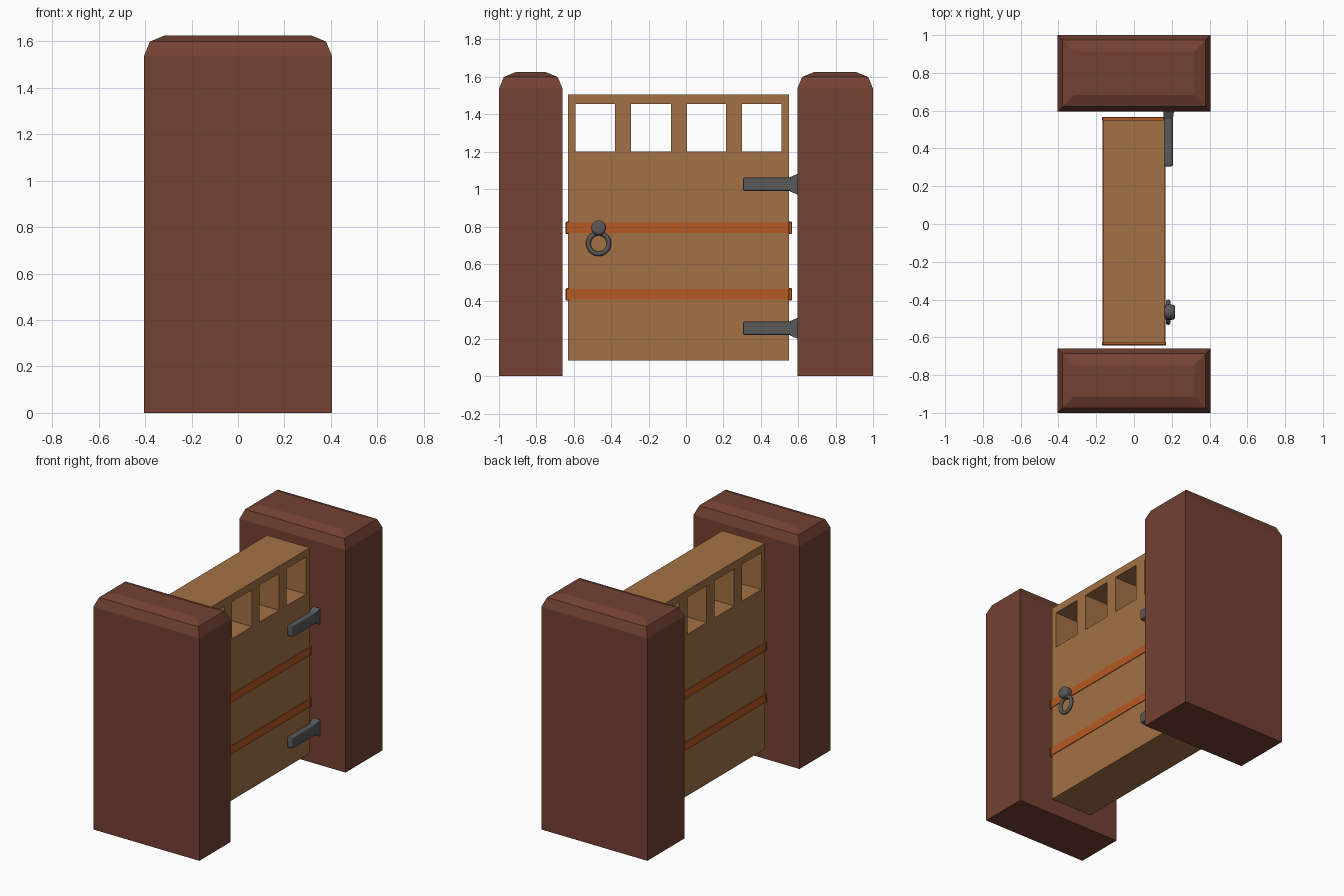
import bpy, bmesh
from math import pi
from mathutils import Matrix, Vector

if "Cube" in bpy.data.objects:
    bpy.data.objects.remove(bpy.data.objects["Cube"])


def material(name, rgb):
    m = bpy.data.materials.new(name)
    m.diffuse_color = (*rgb, 1)
    m.use_nodes = True
    m.node_tree.nodes["Principled BSDF"].inputs["Base Color"].default_value = m.diffuse_color
    return m


STONE = material("red_brown", (0.17, 0.053, 0.032))
WOOD = material("wood", (0.37, 0.165, 0.058))
BAND = material("orange_band", (0.46, 0.10, 0.017))
IRON = material("iron", (0.10, 0.10, 0.10))


def finish(bm, name, mat):
    bmesh.ops.recalc_face_normals(bm, faces=bm.faces[:])
    me = bpy.data.meshes.new(name)
    bm.to_mesh(me)
    bm.free()
    me.materials.append(mat)
    ob = bpy.data.objects.new(name, me)
    bpy.context.collection.objects.link(ob)
    return ob


def add_box(bm, lo, hi):
    lo, hi = Vector(lo), Vector(hi)
    mat = Matrix.Translation((lo + hi) / 2) @ Matrix.Diagonal((*(hi - lo), 1))
    return bmesh.ops.create_cube(bm, size=1, matrix=mat)["verts"]


def smooth(ob, angle):
    bpy.ops.object.select_all(action="DESELECT")
    ob.select_set(True)
    bpy.context.view_layer.objects.active = ob
    bpy.ops.object.shade_smooth_by_angle(angle=angle)


# Posts with rounded-over tops
def post(name, y0, y1):
    bm = bmesh.new()
    add_box(bm, (-0.405, y0, 0), (0.405, y1, 1.625))
    top = [e for e in bm.edges if all(v.co.z > 1 for v in e.verts)]
    bmesh.ops.bevel(bm, geom=top, offset=0.088, segments=2, profile=0.5,
                    affect="EDGES")
    finish(bm, name, STONE)


post("latch_post", -1.0, -0.66)
post("hinge_post", 0.595, 1.0)

# Gate panel: a grid of faces that skips the window cells, then extruded
ys = [-0.63, -0.59, -0.38, -0.295, -0.08, 0.005, 0.215, 0.3, 0.51, 0.55]
zs = [0.085, 1.2, 1.455, 1.505]
bm = bmesh.new()
grid = [[bm.verts.new((-0.162, y, z)) for z in zs] for y in ys]
for i in range(len(ys) - 1):
    for j in range(len(zs) - 1):
        if j == 1 and i % 2 == 1:
            continue
        bm.faces.new((grid[i][j], grid[i + 1][j],
                      grid[i + 1][j + 1], grid[i][j + 1]))
ext = bmesh.ops.extrude_face_region(bm, geom=bm.faces[:])
bmesh.ops.translate(bm, vec=(0.324, 0, 0),
                    verts=[v for v in ext["geom"] if isinstance(v, bmesh.types.BMVert)])
finish(bm, "gate_panel", WOOD)

# Bands wrapped round the panel, with slightly thicker ends
for name, z in (("upper_band", 0.793), ("lower_band", 0.437)):
    bm = bmesh.new()
    add_box(bm, (-0.167, -0.636, z - 0.028), (0.167, 0.558, z + 0.028))
    for y0, y1 in ((-0.643, -0.625), (0.547, 0.567)):
        vs = add_box(bm, (-0.169, y0, z - 0.033), (0.169, y1, z + 0.033))
        edges = {e for v in vs for e in v.link_edges}
        bmesh.ops.bevel(bm, geom=list(edges), offset=0.004, segments=1,
                        affect="EDGES")
    finish(bm, name, BAND)

# Strap hinges flaring out at the post: (y, half height, outer x)
stations = [(0.305, 0.037, 0.206), (0.555, 0.037, 0.206), (0.6, 0.058, 0.212)]
for name, z in (("upper_hinge", 1.026), ("lower_hinge", 0.256)):
    bm = bmesh.new()
    rings = [[bm.verts.new(p) for p in ((0.157, y, z - h), (x, y, z - h),
                                        (x, y, z + h), (0.157, y, z + h))]
             for y, h, x in stations]
    bm.faces.new(rings[0])
    bm.faces.new(rings[-1])
    for a, b in zip(rings, rings[1:]):
        for k in range(4):
            n = (k + 1) % 4
            bm.faces.new((a[k], a[n], b[n], b[k]))
    bmesh.ops.recalc_face_normals(bm, faces=bm.faces[:])
    # round the free end and the long edges
    edges = [e for e in bm.edges if not all(v.co.y > 0.54 for v in e.verts)]
    bmesh.ops.bevel(bm, geom=edges, offset=0.01, segments=2, profile=0.5,
                    affect="EDGES")
    finish(bm, name, IRON)

# Handle knob and pull ring
bm = bmesh.new()
bmesh.ops.create_cone(bm, cap_ends=True, segments=20, radius1=0.04, radius2=0.04,
                      depth=0.06, matrix=Matrix.Translation((0.188, -0.467, 0.793))
                      @ Matrix.Rotation(pi / 2, 4, "Y"))
rims = [e for e in bm.edges if abs(e.verts[0].co.x - e.verts[1].co.x) < 1e-4]
bmesh.ops.bevel(bm, geom=rims, offset=0.016, segments=3, profile=0.5, affect="EDGES")
smooth(finish(bm, "handle_knob", IRON), 0.6)

bpy.ops.mesh.primitive_torus_add(location=(0.181, -0.467, 0.709), rotation=(0, pi / 2, 0),
                                 major_radius=0.055, minor_radius=0.0125,
                                 major_segments=28, minor_segments=10)
ring = bpy.context.object
ring.name = "handle_ring"
ring.data.materials.append(IRON)
smooth(ring, 0.8)
